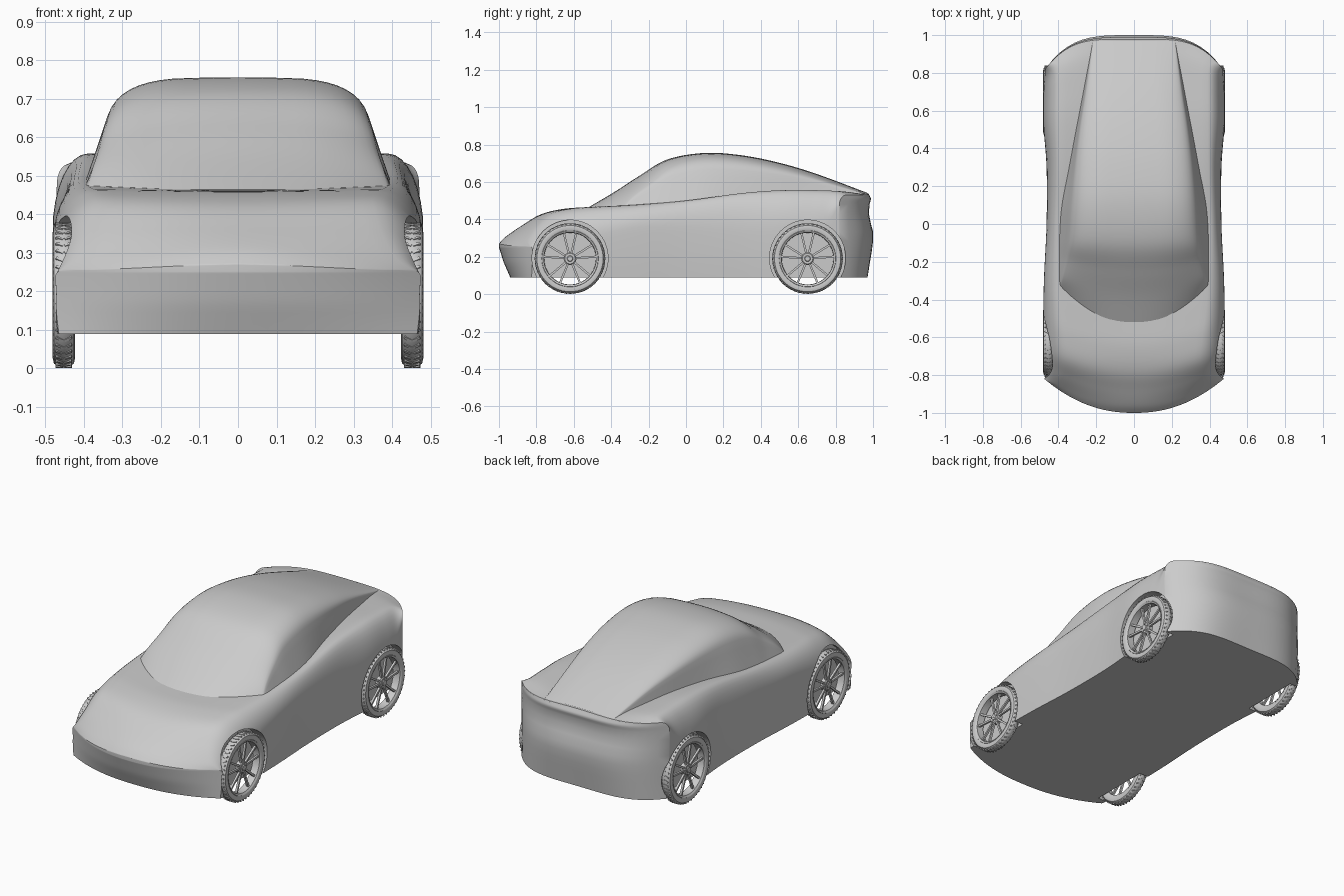
import bpy, bmesh, math
from mathutils import Matrix, Vector

if "Cube" in bpy.data.objects:
    bpy.data.objects.remove(bpy.data.objects["Cube"])


def finish(bm, name, angle=35):
    bmesh.ops.remove_doubles(bm, verts=bm.verts, dist=0.00005)
    bmesh.ops.recalc_face_normals(bm, faces=bm.faces)
    me = bpy.data.meshes.new(name)
    bm.to_mesh(me)
    bm.free()
    ob = bpy.data.objects.new(name, me)
    bpy.context.collection.objects.link(ob)
    smooth(ob, angle)
    return ob


def smooth(ob, angle):
    bpy.ops.object.select_all(action='DESELECT')
    ob.select_set(True)
    bpy.context.view_layer.objects.active = ob
    bpy.ops.object.shade_smooth_by_angle(angle=math.radians(angle))


def spline(keys, steps):
    """Catmull-Rom interpolation through tuples of station values."""
    out = []
    for i in range(len(keys) - 1):
        quad = (keys[max(i - 1, 0)], keys[i], keys[i + 1], keys[min(i + 2, len(keys) - 1)])
        for s in range(steps):
            t = s / steps
            out.append(tuple(b + 0.5 * t * (c - a + t * (2 * a - 5 * b + 4 * c - d
                       + t * (3 * (b - c) + d - a))) for a, b, c, d in zip(*quad)))
    return out + [keys[-1]]


def grid(bm, rows):
    vs = [[bm.verts.new(p) for p in r] for r in rows]
    for a, b in zip(vs, vs[1:]):
        for i in range(len(a) - 1):
            bm.faces.new((a[i], a[i + 1], b[i + 1], b[i]))


def mirrored(half):
    return half + [(-x, z) for x, z in half[-2::-1]]


def lerp_table(z, tab):
    for (z0, v0), (z1, v1) in zip(tab, tab[1:]):
        if z <= z1:
            return v0 + (v1 - v0) * (z - z0) / (z1 - z0)
    return tab[-1][1]


# ---- lower body: bowed cross-sections lofted from nose to tail ----
FLOOR = 0.09
FRONT = [(0.09, 0.06), (0.17, 0.025), (0.25, 0), (0.6, 0)]
REAR = [(0.09, -0.03), (0.27, 0), (0.35, 0), (0.40, -0.02), (0.46, -0.025), (0.51, -0.01), (0.54, -0.025)]
# centre y, side y, half width, shoulder z, centre z, shoulder radius, shoulder height
BODY = [(-1.0, -.82, .475, .255, .27, .02, .02),
        (-.96, -.80, .478, .29, .31, .07, .07),
        (-.88, -.74, .48, .36, .365, .11, .14),
        (-.78, -.66, .48, .43, .425, .13, .17),
        (-.66, -.55, .48, .458, .455, .12, .16),
        (-.52, -.42, .48, .468, .462, .10, .14),
        (-.30, -.25, .475, .478, .465, .08, .12),
        (0, 0, .463, .50, .47, .06, .14),
        (.30, .30, .463, .54, .50, .07, .20),
        (.55, .53, .48, .557, .52, .09, .20),
        (.75, .68, .48, .555, .53, .09, .20),
        (.90, .76, .475, .548, .535, .08, .16),
        (1.0, .82, .47, .53, .537, .03, .05)]


def body_half(s):
    W, zs, zc, r, h = s[2:]
    zm = zs - h
    pts = [(W - 0.01 * (1 - k / 8) ** 2, FLOOR + (zm - FLOOR) * k / 8) for k in range(8)]
    pts += [(W - r + r * math.cos(a), zm + h * math.sin(a))
            for a in (k * math.pi / 16 for k in range(9))]
    for k in range(1, 13):
        t = k / 12
        pts.append(((W - r) * (1 - t), zs + (zc - zs) * t * t * (3 - 2 * t)))
    return pts


def body_point(s, x, z):
    yc, ys, W = s[:3]
    u = min(abs(x) / W, 1)
    near_end = min(max((abs(yc) - 0.85) / 0.15, 0), 1)
    tuck = lerp_table(z, FRONT if yc < 0 else REAR)
    y = yc + (ys - yc) * u ** (2.2 if yc < 0 else 3.7) + near_end * tuck * (1 - u * u)
    return (x, y, z)


bm = bmesh.new()
stations = spline(BODY, 6)
grid(bm, [[body_point(s, x, z) for x, z in mirrored(body_half(s))] for s in stations])
for s in (BODY[0], BODY[-1]):  # nose and tail walls
    grid(bm, [[body_point(s, x * (1 - k / 12), z) for k in range(25)] for x, z in body_half(s)])
bmesh.ops.remove_doubles(bm, verts=bm.verts, dist=0.00005)
bmesh.ops.holes_fill(bm, edges=bm.edges, sides=0)  # flat floor
body = finish(bm, "body")

# ---- wheel arches ----
AXLES = {"front": -0.62, "rear": 0.65}
for y in AXLES.values():
    for side in (1, -1):
        bm = bmesh.new()
        bmesh.ops.create_cone(bm, cap_ends=True, segments=64, radius1=0.203, radius2=0.203, depth=0.2,
                              matrix=Matrix.Translation((side * 0.515, y, 0.193)) @ Matrix.Rotation(math.pi / 2, 4, 'Y'))
        cutter = finish(bm, "arch_cutter")
        cutter.hide_render = True
        mod = body.modifiers.new("arch", 'BOOLEAN')
        mod.operation, mod.solver, mod.object = 'DIFFERENCE', 'EXACT', cutter
        bpy.context.view_layer.objects.active = body
        bpy.ops.object.modifier_apply(modifier=mod.name)
        bpy.data.objects.remove(cutter)
smooth(body, 35)

# ---- cabin: windscreen, roof and side glass in one tapering loft ----
# centre y, side y, base half width, base z, roof edge x, roof edge z, top z
CABIN = [(-.52, -.33, .40, .46, .39, .462, .465),
         (-.38, -.27, .40, .465, .37, .535, .548),
         (-.25, -.18, .40, .47, .345, .61, .632),
         (-.10, -.07, .40, .475, .322, .70, .72),
         (.10, .10, .39, .485, .31, .74, .755),
         (.30, .30, .35, .51, .30, .725, .742),
         (.50, .50, .31, .53, .28, .685, .702),
         (.70, .70, .27, .54, .25, .627, .642),
         (.97, .97, .22, .53, .215, .533, .541)]


def cabin_row(s):
    yc, ys, W, zb, R, zr, zt = s
    base, corner = Vector((W, zb)), Vector((R, zr))
    a, b = base.lerp(corner, 0.7), Vector((R * 0.55, zt - (zt - zr) * 0.25))
    half = [base.lerp(a, k / 4) for k in range(4)]
    half += [a.lerp(corner, k / 8).lerp(corner.lerp(b, k / 8), k / 8) for k in range(9)]
    half += [Vector((b.x * (1 - k / 5), zt - (zt - b.y) * (1 - k / 5) ** 2)) for k in range(1, 6)]
    return [(x, yc + (ys - yc) * min(abs(x) / W, 1) ** 2.2, z) for x, z in mirrored([tuple(p) for p in half])]


bm = bmesh.new()
grid(bm, [cabin_row(s) for s in spline(CABIN, 6)])
finish(bm, "cabin", 40)


# ---- wheels ----
def lathe(bm, profile, m, segs=56):
    grid(bm, [[m @ Vector((x, r * math.cos(a), r * math.sin(a))) for x, r in profile]
              for a in (k * 2 * math.pi / segs for k in range(segs + 1))])


def box(bm, m, angle, loc, size, skew=0.0):
    bmesh.ops.create_cube(bm, size=1, matrix=m @ Matrix.Rotation(angle, 4, 'X') @ Matrix.Translation(loc)
                          @ Matrix.Rotation(skew, 4, 'Z') @ Matrix.Diagonal((*size, 1)))


TIRE = [(-.024, .148), (-.029, .163), (-.026, .177), (-.014, .186), (0, .188),
        (.014, .186), (.026, .177), (.029, .163), (.024, .148)]
RIM = [(.020, .156), (.027, .15), (.021, .14), (-.02, .138), (-.026, .15)]
HUB = [(-.012, .0005), (-.012, .034), (.012, .034), (.017, .028), (.017, .016), (.021, .013), (.021, .0005)]

for axle, y in AXLES.items():
    for side, label in ((1, "left"), (-1, "right")):
        m = Matrix.Translation((side * 0.452, y, 0.19)) @ Matrix.Diagonal((side, 1, 1, 1))
        bm = bmesh.new()
        lathe(bm, TIRE, m)
        for k in range(48):  # chevron tread
            a = k * math.pi / 24
            box(bm, m, a, (0.011, 0, 0.1855), (0.02, 0.007, 0.007), 0.5)
            box(bm, m, a, (-0.011, 0, 0.1855), (0.02, 0.007, 0.007), -0.5)
        finish(bm, f"{axle}_{label}_tire")
        bm = bmesh.new()
        lathe(bm, RIM, m)
        lathe(bm, HUB, m, 32)
        for k in range(5):
            for d in (-0.24, 0.24):  # paired spokes
                box(bm, m, k * math.tau / 5 + d, (0.008, 0, 0.086), (0.012, 0.011, 0.115))
            box(bm, m, k * math.tau / 5, (0.018, 0, 0.022), (0.006, 0.006, 0.006))
        finish(bm, f"{axle}_{label}_rim")
